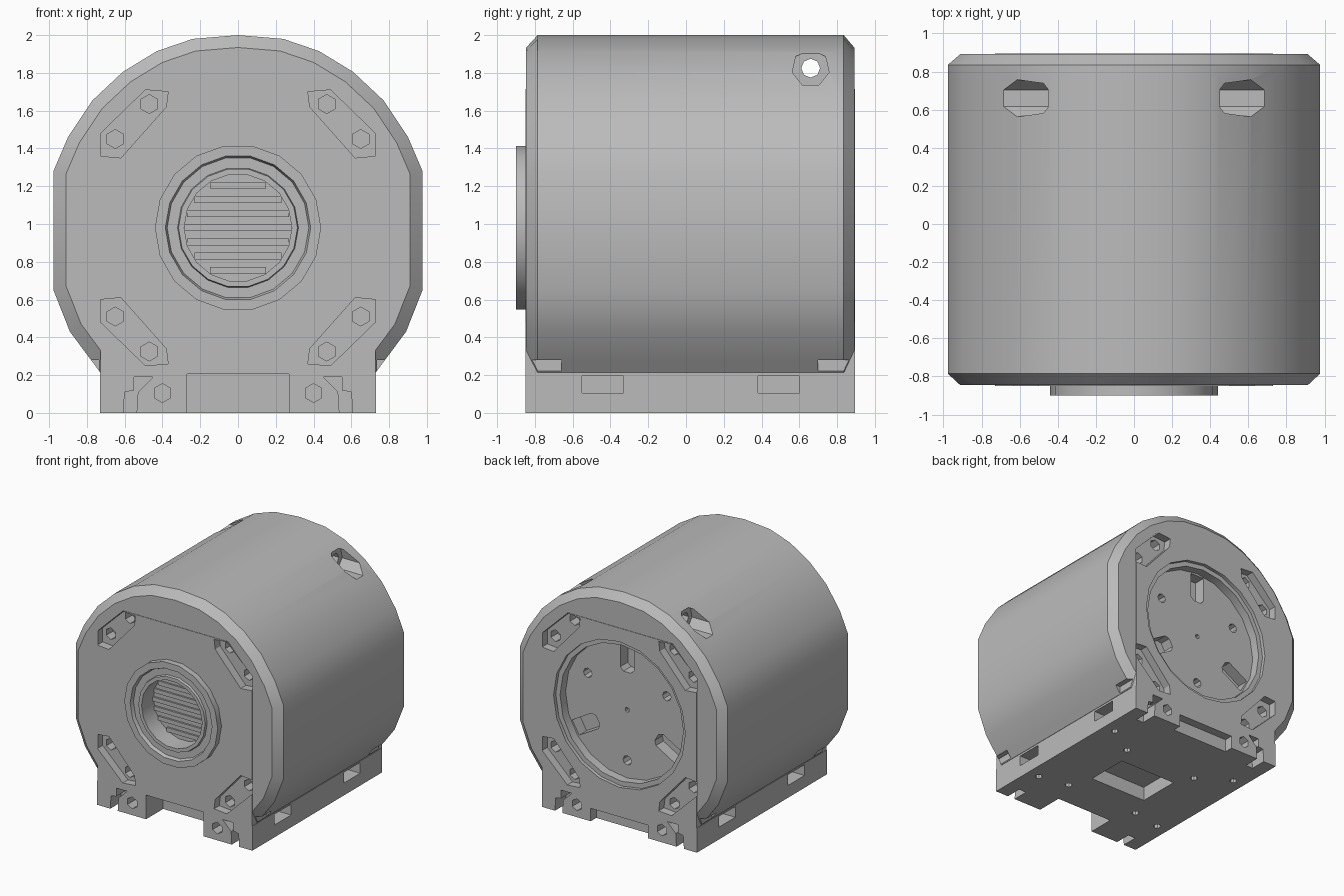
import bpy, bmesh, math
from mathutils import Matrix, Vector

if "Cube" in bpy.data.objects:
    bpy.data.objects.remove(bpy.data.objects["Cube"])

grey = bpy.data.materials.new("housing_grey")
grey.diffuse_color = (0.5, 0.5, 0.5, 1)
grey.use_nodes = True
grey.node_tree.nodes["Principled BSDF"].inputs["Base Color"].default_value = grey.diffuse_color
CZ = 0.98        # height of the motor axis
FRONT, BACK = -0.85, 0.895


def make(name, bm):
    bmesh.ops.recalc_face_normals(bm, faces=bm.faces[:])
    me = bpy.data.meshes.new(name)
    bm.to_mesh(me)
    bm.free()
    me.materials.append(grey)
    ob = bpy.data.objects.new(name, me)
    bpy.context.collection.objects.link(ob)
    return ob


def loft(name, sections, closed=False):
    """Skin a list of equally long point rings."""
    bm = bmesh.new()
    rings = [[bm.verts.new(p) for p in s] for s in sections]
    n = len(rings[0])
    pairs = list(zip(rings, rings[1:])) + ([(rings[-1], rings[0])] if closed else [])
    for a, b in pairs:
        for i in range(n):
            bm.faces.new((a[i], a[(i + 1) % n], b[(i + 1) % n], b[i]))
    if not closed:
        bm.faces.new(rings[0])
        bm.faces.new(rings[-1])
    return make(name, bm)


def prism(name, pts, y0, y1):
    return loft(name, [[(x, y, z) for x, z in pts] for y in (y0, y1)])


def box(name, x0, x1, y0, y1, z0, z1):
    x0, x1 = sorted((x0, x1))
    return prism(name, [(x0, z0), (x1, z0), (x1, z1), (x0, z1)], y0, y1)


def rod(name, a, b, r, n):
    """Cylinder from point a to point b."""
    a, b = Vector(a), Vector(b)
    bm = bmesh.new()
    m = Matrix.Translation((a + b) / 2) @ (b - a).to_track_quat('Z', 'Y').to_matrix().to_4x4()
    bmesh.ops.create_cone(bm, cap_ends=True, segments=n, radius1=r, radius2=r,
                          depth=(b - a).length, matrix=m)
    return make(name, bm)


def boolean(ob, tool, op='DIFFERENCE'):
    mod = ob.modifiers.new("cut", 'BOOLEAN')
    mod.operation, mod.solver, mod.object = op, 'EXACT', tool
    bpy.context.view_layer.objects.active = ob
    bpy.ops.object.modifier_apply(modifier=mod.name)
    bpy.data.objects.remove(tool)


def smooth(ob):
    bpy.ops.object.select_all(action='DESELECT')
    ob.select_set(True)
    bpy.context.view_layer.objects.active = ob
    bpy.ops.object.shade_smooth_by_angle(angle=math.radians(28))


# Round outer shell with chamfered ends
half = [(0.24, 1.98), (0.43, 1.915), (0.61, 1.805), (0.77, 1.655), (0.9, 1.46), (0.977, 1.28),
        (0.977, 0.65), (0.89, 0.43), (0.73, 0.215)]
outline = [(0, 2.0)] + half + [(-x, z) for x, z in reversed(half)]
small = [(x * 0.933, 1.02 + (z - 1.02) * 0.933) for x, z in outline]
housing = loft("housing", [[(x, y, z) for x, z in o] for o, y in
                           ((small, FRONT + 0.004), (outline, -0.785),
                            (outline, 0.835), (small, BACK - 0.004))])

# Square core with end plates, fused into the shell
core = [(-0.727, 0.205), (0.727, 0.205), (0.727, 1.47), (0.5, 1.715),
        (-0.5, 1.715), (-0.727, 1.47)]
boolean(housing, prism("core", core, FRONT, BACK), 'UNION')

# Corner pockets with bolt holes on both ends
pocket = [(0.727, 1.36), (0.62, 1.35), (0.38, 1.62), (0.37, 1.7), (0.49, 1.71), (0.727, 1.48)]
for y, d in ((FRONT, 1), (BACK, -1)):
    for sx in (1, -1):
        for up in (1, -1):
            pz = lambda z: CZ + up * (z - CZ)
            boolean(housing, prism("pocket_cut", [(sx * x, pz(z)) for x, z in pocket],
                                   y - 0.05 * d, y + 0.07 * d))
            for x, z in ((0.65, 1.45), (0.47, 1.635)):
                boolean(housing, rod("bolt_cut", (sx * x, y, pz(z)),
                                     (sx * x, y + 0.16 * d, pz(z)), 0.05, 6))

# Shell notches over the base, and the cross bore near the top
for sx in (1, -1):
    for y0, y1 in ((-0.95, -0.66), (0.7, 1.0)):
        boolean(housing, box("notch_cut", sx * 0.735, sx * 1.1, y0, y1, 0.1, 0.28))
    boolean(housing, rod("bore_cut", (sx * 0.45, 0.66, 1.825), (sx * 1.1, 0.66, 1.825), 0.1, 7))
boolean(housing, rod("bore_cut", (-0.8, 0.66, 1.825), (0.8, 0.66, 1.825), 0.05, 8))

# Front shaft opening and stepped back recess
FLOOR = 0.79
boolean(housing, rod("shaft_cut", (0, -1, CZ), (0, -0.73, CZ), 0.30, 20))
boolean(housing, rod("rim_cut", (0, 1, CZ), (0, 0.865, CZ), 0.62, 20))
boolean(housing, rod("recess_cut", (0, 1, CZ), (0, FLOOR, CZ), 0.58, 20))

# Radial slots and screw holes in the back recess floor
for k in range(3):
    a = math.radians(90 + 120 * k)
    c, s = math.cos(a), math.sin(a)
    slot = [(0.32, -0.035), (0.35, -0.065), (0.56, -0.065), (0.56, 0.065), (0.35, 0.065), (0.32, 0.035)]
    boolean(housing, prism("slot_cut", [(r * c - t * s, CZ + r * s + t * c) for r, t in slot],
                           FLOOR - 0.1, FLOOR + 0.05))
    x, z = -0.43 * c, CZ - 0.43 * s
    boolean(housing, rod("screw_cut", (x, FLOOR - 0.1, z), (x, FLOOR + 0.05, z), 0.04, 8))
boolean(housing, rod("centre_cut", (0, FLOOR - 0.03, CZ), (0, FLOOR + 0.05, CZ), 0.02, 8))
smooth(housing)

# Raised front ring with an inner sleeve
profile = [(0.44, -0.83), (0.44, -0.9), (0.385, -0.9), (0.375, -0.87), (0.32, -0.87),
           (0.315, -0.89), (0.285, -0.89), (0.285, -0.725), (0.31, -0.725), (0.31, -0.83)]
N = 18
ring = loft("front_ring", [[(r * math.cos(2 * math.pi * i / N), y,
                             CZ + r * math.sin(2 * math.pi * i / N)) for r, y in profile]
                           for i in range(N)], closed=True)
smooth(ring)

# Horizontal slats at the bottom of the shaft opening
for i in range(-3, 4):
    z = CZ + i * 0.075
    w = math.sqrt(0.285 ** 2 - (abs(i) * 0.075 + 0.018) ** 2)
    box("slat", -w, w, -0.745, -0.72, z - 0.018, z + 0.018)

# Base block, open at the front centre and undercut at the back centre
base = box("base", -0.73, 0.73, FRONT, BACK, 0.0, 0.208)
boolean(base, box("front_gap_cut", -0.27, 0.27, -1, -0.62, -0.1, 0.3))
boolean(base, box("back_gap_cut", -0.27, 0.27, 0.82, 1, -0.1, 0.11))
gap = [(0.45, 0.19), (0.55, 0.19), (0.55, 0.12), (0.6, 0.11), (0.61, -0.05),
       (0.54, -0.05), (0.53, 0.11)]
for sx in (1, -1):
    for y, d in ((FRONT, 1), (BACK, -1)):
        # Stepped gap between the foot halves, and the foot bolt
        boolean(base, prism("foot_cut", [(sx * x, z) for x, z in gap], y - 0.05 * d, y + 0.14 * d))
        boolean(base, rod("foot_bolt_cut", (sx * 0.4, y - 0.05 * d, 0.105),
                          (sx * 0.4, y + 0.12 * d, 0.105), 0.05, 6))
    # Nut windows along the sides
    for y in (-0.44, 0.49):
        boolean(base, box("nut_cut", sx * 0.6, sx * 0.8, y - 0.11, y + 0.11, 0.105, 0.195))
    # Screw holes underneath
    for x, y in ((0.35, 0.33), (0.35, -0.4), (0.62, 0.5), (0.62, -0.45)):
        boolean(base, rod("under_cut", (sx * x, y, -0.05), (sx * x, y, 0.085), 0.03, 8))
# Rectangular well underneath
boolean(base, box("well_cut", -0.27, 0.27, -0.2, 0.17, -0.1, 0.12))
